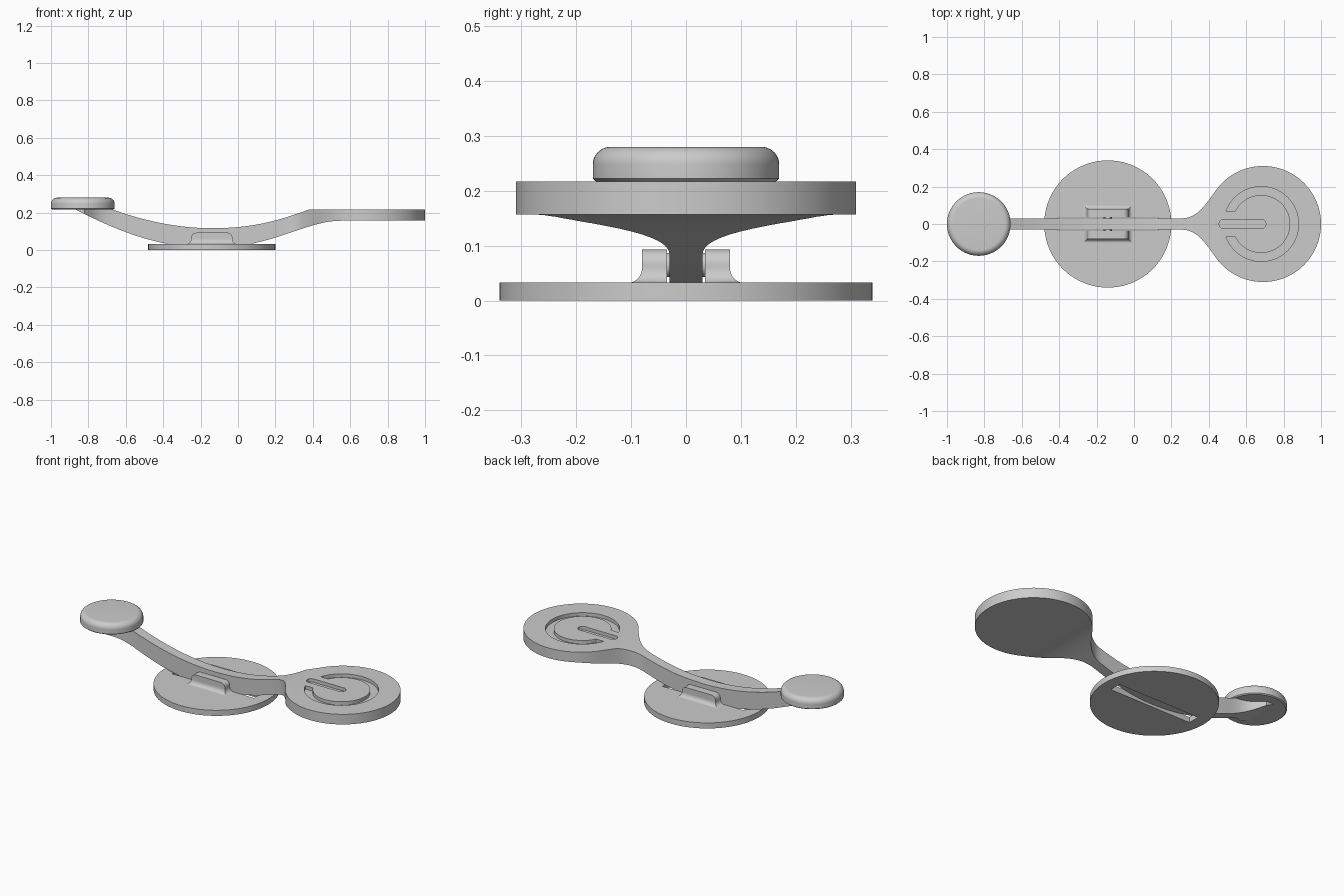
import bpy, bmesh
from math import sin, cos, pi, asin, radians
from mathutils import Vector
from mathutils.geometry import interpolate_bezier

cube = bpy.data.objects.get("Cube")
if cube:
    bpy.data.objects.remove(cube, do_unlink=True)

grey = bpy.data.materials.new("plain_grey")
grey.use_nodes = True
grey.diffuse_color = (0.6, 0.6, 0.6, 1)
grey.node_tree.nodes["Principled BSDF"].inputs["Base Color"].default_value = (0.6, 0.6, 0.6, 1)


def loft(name, rings):
    """Closed solid through a stack of rings with equal point counts."""
    bm = bmesh.new()
    loops = [[bm.verts.new(p) for p in ring] for ring in rings]
    n = len(loops[0])
    for low, high in zip(loops, loops[1:]):
        for i in range(n):
            j = (i + 1) % n
            bm.faces.new((low[i], low[j], high[j], high[i]))
    bm.faces.new(loops[0][::-1])
    bm.faces.new(loops[-1])
    bmesh.ops.recalc_face_normals(bm, faces=bm.faces[:])
    mesh = bpy.data.meshes.new(name)
    bm.to_mesh(mesh)
    bm.free()
    mesh.materials.append(grey)
    obj = bpy.data.objects.new(name, mesh)
    bpy.context.collection.objects.link(obj)
    return obj


def plan_prism(name, pts, low, high):
    return loft(name, [[(x, y, z) for x, y in pts] for z in (low, high)])


def side_prism(name, pts, half):
    return loft(name, [[(x, y, z) for x, z in pts] for y in (-half, half)])


def arc(cx, cy, r, start, end, steps):
    return [(cx + r * cos(start + (end - start) * i / steps),
             cy + r * sin(start + (end - start) * i / steps)) for i in range(steps + 1)]


def circle(cx, cy, r, steps=96):
    return arc(cx, cy, r, 0, 2 * pi, steps)[:-1]


def curve(a, b, c, d, steps=20):
    pts = interpolate_bezier(*(Vector((*p, 0)) for p in (a, b, c, d)), steps)
    return [(p.x, p.y) for p in pts]


def boolean(obj, cutter, operation):
    cutter.hide_render = True
    mod = obj.modifiers.new("cut", 'BOOLEAN')
    mod.operation, mod.object, mod.solver = operation, cutter, 'EXACT'
    bpy.context.view_layer.objects.active = obj
    bpy.ops.object.modifier_apply(modifier=mod.name)
    bpy.data.objects.remove(cutter, do_unlink=True)


PIVOT = -0.14
PAD = 0.69

# Round base with a slot for the arm
base = plan_prism("base_disc", circle(PIVOT, 0, 0.34), 0, 0.033)
slot = [(-0.41, -0.035), (0.13, -0.035), (0.13, 0.035), (-0.41, 0.035)]
boolean(base, plan_prism("slot_cutter", slot, -0.1, 0.1), 'DIFFERENCE')

# Rocker arm: side profile trimmed by its plan outline
profile = [(-0.87, 0.22)]
profile += curve((-0.68, 0.22), (-0.5, 0.155), (-0.32, 0.117), (PIVOT, 0.117))
profile += curve((PIVOT, 0.117), (0.06, 0.117), (0.2, 0.15), (0.38, 0.217))[1:]
profile += [(1.1, 0.217), (1.1, 0.157)]
profile += curve((0.55, 0.157), (0.36, 0.157), (0.18, 0.012), (PIVOT, 0.012))
profile += curve((PIVOT, 0.012), (-0.4, 0.012), (-0.6, 0.08), (-0.87, 0.217))[1:]
arm = side_prism("rocker_arm", profile, 0.5)

half = [(-0.9, 0.11)]
half += curve((-0.82, 0.11), (-0.77, 0.06), (-0.74, 0.03), (-0.64, 0.03), 12)
half += curve((0.25, 0.03), (0.34, 0.03), (0.38, 0.1), (0.442, 0.186), 16)
half += arc(PAD, 0, 0.31, 2.5, 0, 48)[1:]
outline = half + [(x, -y) for x, y in half[-2::-1]]
boolean(arm, plan_prism("outline_cutter", outline, -0.2, 0.6), 'INTERSECT')

# Engraved ring and bar on the pad
FLOOR = 0.197
ox, outer, inner, gap = 0.68, 0.2, 0.155, 0.07
a, b = pi - asin(gap / outer), pi - asin(gap / inner)
ring = arc(ox, 0, outer, -a, a, 64) + arc(ox, 0, inner, b, -b, 64)
boolean(arm, plan_prism("ring_cutter", ring, FLOOR, 0.3), 'DIFFERENCE')
bar = arc(0.68, 0, 0.025, -pi / 2, pi / 2, 12) + arc(0.48, 0, 0.025, pi / 2, 3 * pi / 2, 12)
boolean(arm, plan_prism("bar_cutter", bar, FLOOR, 0.3), 'DIFFERENCE')

# Button with a rounded rim
rim = [(0.164, 0.217), (0.17, 0.222)] + arc(0.138, 0.248, 0.032, 0, pi / 2, 10)
button = loft("button", [[(x, y, z) for x, y in circle(-0.83, 0, r)] for r, z in rim])

# Pivot brackets with a flared foot and rounded ends
parts = [base, arm, button]
steps = 8
levels = []
for i in range(steps + 1):
    t = i / steps * pi / 2
    flare = 0.026 * (1 - sin(t))
    levels.append((0.11 + flare, 0.08 + flare, 0.06 - 0.028 * cos(t)))
for i in range(steps + 1):
    t = i / steps * pi / 2
    levels.append((0.083 + 0.027 * cos(t), 0.08, 0.066 + 0.027 * sin(t)))
for side, label in ((-1, "front"), (1, "back")):
    rings = [[(PIVOT - hx, side * 0.035, z), (PIVOT + hx, side * 0.035, z),
              (PIVOT + hx, side * y, z), (PIVOT - hx, side * y, z)] for hx, y, z in levels]
    parts.append(loft(label + "_bracket", rings))

# Pivot pin
parts.append(side_prism("pivot_pin", circle(PIVOT, 0.065, 0.022, 32), 0.04))

# Smooth shading with sharp edges kept
bpy.ops.object.select_all(action='DESELECT')
for obj in parts:
    obj.select_set(True)
bpy.context.view_layer.objects.active = arm
bpy.ops.object.shade_smooth_by_angle(angle=radians(30))
